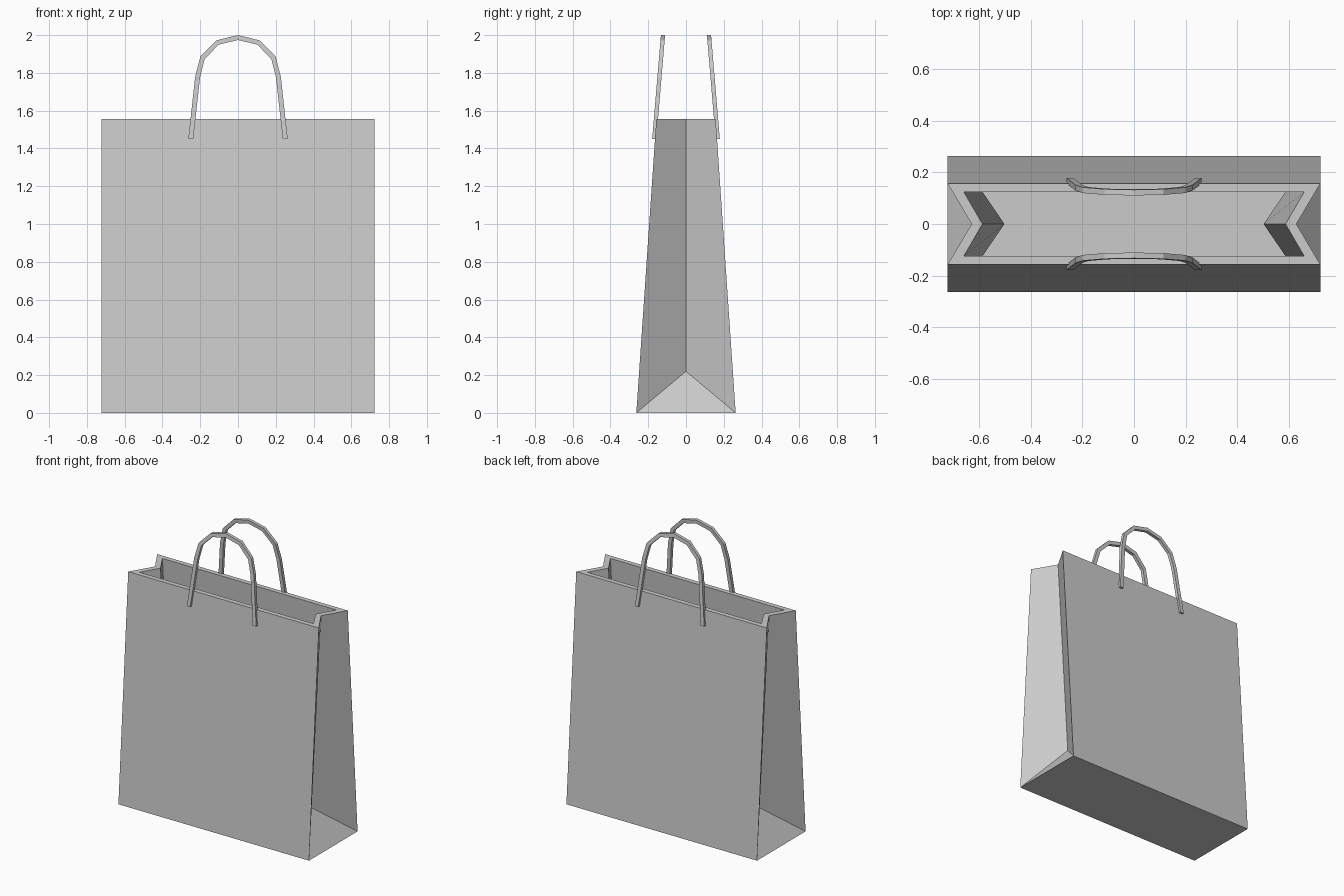
import bpy, bmesh
from mathutils import Vector

cube = bpy.data.objects.get("Cube")
if cube:
    bpy.data.objects.remove(cube, do_unlink=True)

grey = bpy.data.materials.new("paper_grey")
grey.use_nodes = True
COLOUR = (0.6, 0.6, 0.6, 1)
grey.diffuse_color = COLOUR
grey.node_tree.nodes["Principled BSDF"].inputs["Base Color"].default_value = COLOUR


def finish(bm, name):
    bmesh.ops.recalc_face_normals(bm, faces=bm.faces)
    mesh = bpy.data.meshes.new(name)
    bm.to_mesh(mesh)
    bm.free()
    mesh.materials.append(grey)
    obj = bpy.data.objects.new(name, mesh)
    bpy.context.collection.objects.link(obj)
    return obj


def shell(bm, x, y_low, y_top, z_low, z_top, fold_low, fold_top, z_fold):
    """One skin of the bag: floor, two walls and two folded gussets; returns its rim."""
    def ring(y, z):
        return [bm.verts.new((sx * x, sy * y, z))
                for sx, sy in ((-1, -1), (1, -1), (1, 1), (-1, 1))]
    low, top = ring(y_low, z_low), ring(y_top, z_top)
    bm.faces.new(low)
    rim = []
    for i in range(4):
        j = (i + 1) % 4
        rim.append(top[i])
        if i % 2 == 0:                      # front and back walls
            bm.faces.new((low[i], low[j], top[j], top[i]))
        else:                               # gusset with a base triangle
            s = 1 if i == 1 else -1
            apex = bm.verts.new((s * fold_low, 0, z_fold))
            crease = bm.verts.new((s * fold_top, 0, z_top))
            bm.faces.new((low[i], low[j], apex))
            bm.faces.new((low[i], apex, crease, top[i]))
            bm.faces.new((apex, low[j], top[j], crease))
            rim.append(crease)
    return rim


# Bag body: outer and inner skins joined by the rim
bm = bmesh.new()
outer = shell(bm, 0.723, 0.263, 0.157, 0, 1.555, 0.55, 0.63, 0.22)
inner = shell(bm, 0.66, 0.23, 0.124, 0.033, 1.555, 0.503, 0.588, 0.227)
for i in range(len(outer)):
    j = (i + 1) % len(outer)
    bm.faces.new((outer[i], outer[j], inner[j], inner[i]))
finish(bm, "bag_body")

# Handles: a rectangular section swept along a leaning arch
HALF = [(0.25, 1.45), (0.214, 1.777), (0.188, 1.88), (0.108, 1.961)]
ARCH = [(-x, z) for x, z in HALF] + [(0, 1.987)] + [(x, z) for x, z in reversed(HALF)]
WIDE, DEEP = 0.013, 0.011


def handle(name, side):
    bm = bmesh.new()
    pts = [Vector(p) for p in ARCH]
    rings = []
    for i, p in enumerate(pts):
        t = (pts[min(i + 1, len(pts) - 1)] - pts[max(i - 1, 0)]).normalized()
        n = Vector((-t.y, t.x)) * WIDE
        if i in (0, len(pts) - 1):          # feet are cut level
            n = Vector((n.x, 0))
        ring = []
        for a, b in ((-1, -1), (1, -1), (1, 1), (-1, 1)):
            q = p + n * a
            y = 0.168 - (q.y - 1.45) * 0.084 + b * DEEP
            ring.append(bm.verts.new((q.x, side * y, q.y)))
        rings.append(ring)
    for r, s in zip(rings, rings[1:]):
        for k in range(4):
            m = (k + 1) % 4
            bm.faces.new((r[k], r[m], s[m], s[k]))
    bm.faces.new(rings[0])
    bm.faces.new(rings[-1])
    finish(bm, name)


handle("front_handle", -1)
handle("back_handle", 1)
